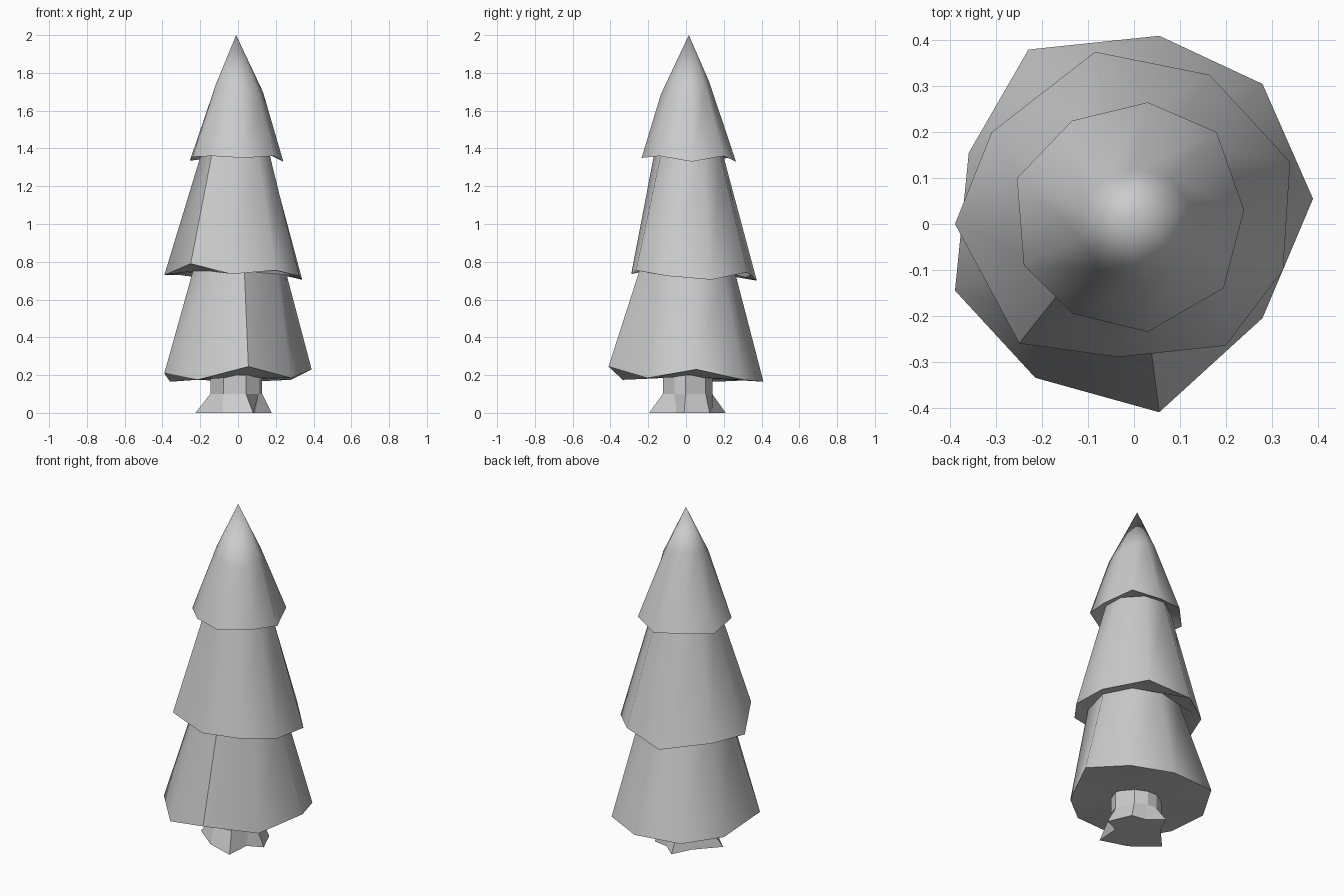
import bpy
import bmesh
from math import atan2, cos, sin, radians

if "Cube" in bpy.data.objects:
    bpy.data.objects.remove(bpy.data.objects["Cube"])


def ring_like(base, center, radius, z):
    """Even-radius ring whose points lie in the same directions as another ring."""
    out = []
    for p in base:
        a = atan2(p[1], p[0])
        out.append((center[0] + radius * cos(a), center[1] + radius * sin(a), z))
    return out


def loft(name, rings, bottom, top, smooth_angle=None):
    """Skin a stack of rings; bottom and top are the closing fan points."""
    bm = bmesh.new()
    loops = [[bm.verts.new(p) for p in ring] for ring in rings]
    n = len(loops[0])
    for lo, hi in zip(loops, loops[1:]):
        for i in range(n):
            j = (i + 1) % n
            bm.faces.new((lo[i], lo[j], hi[j], hi[i]))
    vb, vt = bm.verts.new(bottom), bm.verts.new(top)
    for i in range(n):
        j = (i + 1) % n
        bm.faces.new((vb, loops[0][j], loops[0][i]))
        bm.faces.new((vt, loops[-1][i], loops[-1][j]))
    bmesh.ops.recalc_face_normals(bm, faces=bm.faces)
    mesh = bpy.data.meshes.new(name)
    bm.to_mesh(mesh)
    bm.free()
    obj = bpy.data.objects.new(name, mesh)
    bpy.context.collection.objects.link(obj)
    if smooth_angle:
        bpy.context.view_layer.objects.active = obj
        obj.select_set(True)
        bpy.ops.object.shade_smooth_by_angle(angle=radians(smooth_angle))
        obj.select_set(False)
    return obj


# Uneven nine-sided rims of the three branch tiers
low_rim = [(.39, .055, .23), (.28, .305, .175), (.055, .41, .165),
           (-.23, .38, .175), (-.36, .155, .165), (-.39, -.145, .21),
           (-.215, -.335, .175), (.055, -.41, .245), (.28, -.205, .185)]
mid_rim = [(.34, .135, .705), (.165, .325, .745), (-.085, .375, .70),
           (-.31, .20, .73), (-.39, 0, .73), (-.25, -.26, .79),
           (-.035, -.29, .735), (.20, -.265, .755), (.325, -.10, .725)]
top_rim = [(.24, .03, 1.33), (.18, .20, 1.36), (.03, .265, 1.33),
           (-.135, .225, 1.35), (-.255, .10, 1.335), (-.24, -.09, 1.355),
           (-.135, -.195, 1.36), (.03, -.235, 1.35), (.195, -.14, 1.36)]

# Necks where one tier tucks under the next, and the bulge below the tip
low_neck = ring_like(low_rim, (0, .005), .255, .75)
mid_neck = ring_like(mid_rim, (-.01, .015), .185, 1.37)
bulge = []
for x, y, _ in top_rim:
    a = atan2(y, x)
    z = 1.725 - .03 * cos(a) + .035 * sin(a)
    r = (2 - z) * .46
    bulge.append((-.005 + r * cos(a), .01 + r * sin(a), z))

loft("foliage", [low_rim, low_neck, mid_rim, mid_neck, top_rim, bulge],
     (0, 0, .19), (-.01, .015, 2), 50)

# Trunk with a flared, root-like foot
foot = [(.08, -.195, 0), (.09, -.05, 0), (.178, -.01, 0), (.12, .125, 0),
        (.03, .14, 0), (-.05, .21, 0), (-.105, .10, 0), (-.225, -.03, 0),
        (-.08, -.145, 0)]
waist = ring_like(foot, (-.01, .005), .138, .10)
crown = ring_like(foot, (-.01, .005), .138, .20)
loft("trunk", [foot, waist, crown], (0, 0, 0), (0, 0, .20))
